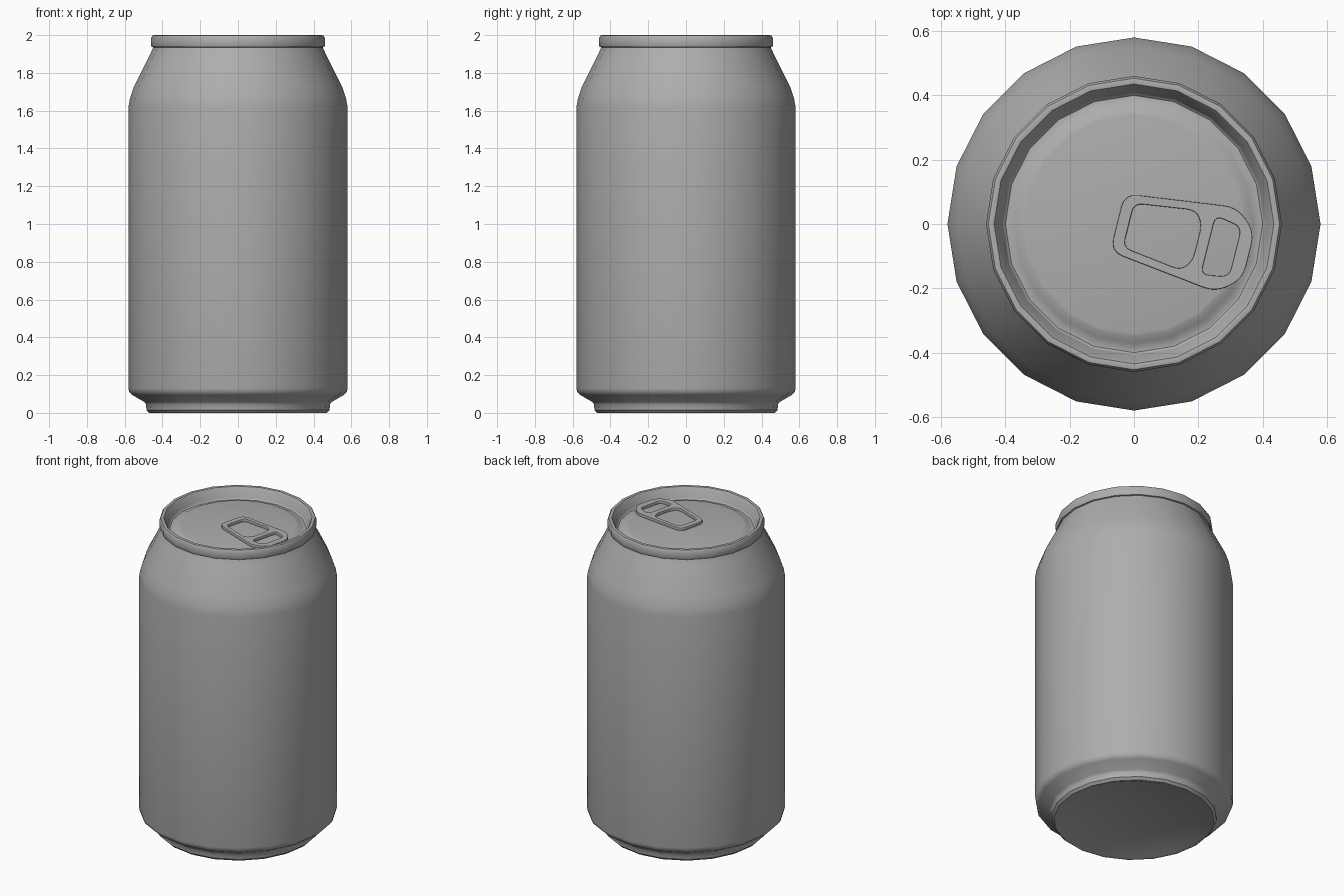
import bpy, bmesh, math
from mathutils import Vector

SIDES = 20

cube = bpy.data.objects.get("Cube")
if cube:
    bpy.data.objects.remove(cube, do_unlink=True)

metal = bpy.data.materials.new("brushed grey metal")
metal.use_nodes = True
grey = (0.42, 0.42, 0.42, 1)
metal.diffuse_color = grey
metal.node_tree.nodes["Principled BSDF"].inputs["Base Color"].default_value = grey


def finish(obj, angle):
    obj.data.materials.append(metal)
    bpy.ops.object.select_all(action='DESELECT')
    obj.select_set(True)
    bpy.context.view_layer.objects.active = obj
    bpy.ops.object.shade_smooth_by_angle(angle=math.radians(angle))


def lathe(name, profile, cap_first=False, cap_last=False, angle=40):
    """Turn a list of (radius, height) points around z; points run bottom-out-top-in."""
    bm = bmesh.new()
    rings = []
    for r, z in profile:
        turns = [math.tau * i / SIDES for i in range(SIDES)]
        rings.append([bm.verts.new((r * math.cos(a), r * math.sin(a), z)) for a in turns])
    for low, high in zip(rings, rings[1:]):
        for i in range(SIDES):
            j = (i + 1) % SIDES
            bm.faces.new((low[i], low[j], high[j], high[i]))
    if cap_first:
        bm.faces.new(rings[0][::-1])
    if cap_last:
        bm.faces.new(rings[-1])
    mesh = bpy.data.meshes.new(name)
    bm.to_mesh(mesh)
    bm.free()
    obj = bpy.data.objects.new(name, mesh)
    bpy.context.collection.objects.link(obj)
    finish(obj, angle)


# Body: recessed base, foot, flare, straight wall and shoulder
lathe("can_body", [
    (0.385, 0.03), (0.45, 0.003), (0.47, 0.0), (0.485, 0.015), (0.487, 0.045),
    (0.495, 0.057), (0.56, 0.095), (0.576, 0.11), (0.58, 0.13), (0.58, 1.62),
    (0.572, 1.665), (0.55, 1.73), (0.465, 1.9), (0.453, 1.925), (0.447, 1.94),
], cap_first=True)

# Rolled rim at the top
lathe("top_rim", [
    (0.447, 1.935), (0.457, 1.938), (0.46, 1.945), (0.46, 1.985), (0.453, 1.998),
    (0.445, 2.0), (0.435, 1.998), (0.427, 1.985), (0.407, 1.935),
])

# Lid: groove and raised panel
lathe("lid", [
    (0.407, 1.935), (0.4, 1.928), (0.388, 1.928), (0.37, 1.938), (0.35, 1.948), (0.34, 1.95),
], cap_last=True)


def rounded(corners, radius, steps=4):
    """Round every corner of a polygon with a short quadratic curve."""
    pts = [Vector(c) for c in corners]
    out = []
    for i, p in enumerate(pts):
        a, b = pts[i - 1], pts[(i + 1) % len(pts)]
        start = p + (a - p).normalized() * min(radius, (a - p).length * 0.48)
        end = p + (b - p).normalized() * min(radius, (b - p).length * 0.48)
        for s in range(steps + 1):
            t = s / steps
            out.append(start * (1 - t) ** 2 + p * 2 * t * (1 - t) + end * t * t)
    return out


def mirrored(half):
    """Complete an outline that is symmetric about its long axis."""
    return half + [(u, -v) for u, v in reversed(half)]


# Pull tab: tapered plate with two openings
outlines = [
    (mirrored([(-0.21, 0.09), (0.135, 0.133), (0.205, 0.075)]), 0.04),
    (mirrored([(-0.18, 0.073), (0.015, 0.099), (0.046, 0.06)]), 0.03),
    (mirrored([(0.075, 0.098), (0.168, 0.082)]), 0.03),
]
curve = bpy.data.curves.new("pull_tab", 'CURVE')
curve.dimensions = '2D'
curve.fill_mode = 'BOTH'
curve.extrude = 0.008
curve.bevel_depth = 0.003
curve.bevel_resolution = 1
for corners, radius in outlines:
    pts = rounded(corners, radius)
    spline = curve.splines.new('POLY')
    spline.points.add(len(pts) - 1)
    for point, p in zip(spline.points, pts):
        point.co = (p.x, p.y, 0, 1)
    spline.use_cyclic_u = True
tab = bpy.data.objects.new("pull_tab", curve)
bpy.context.collection.objects.link(tab)
tab.location = (0.155, -0.047, 1.957)
tab.rotation_euler.z = math.radians(-14)
bpy.ops.object.select_all(action='DESELECT')
tab.select_set(True)
bpy.context.view_layer.objects.active = tab
bpy.ops.object.convert(target='MESH')
finish(bpy.context.view_layer.objects.active, 30)
